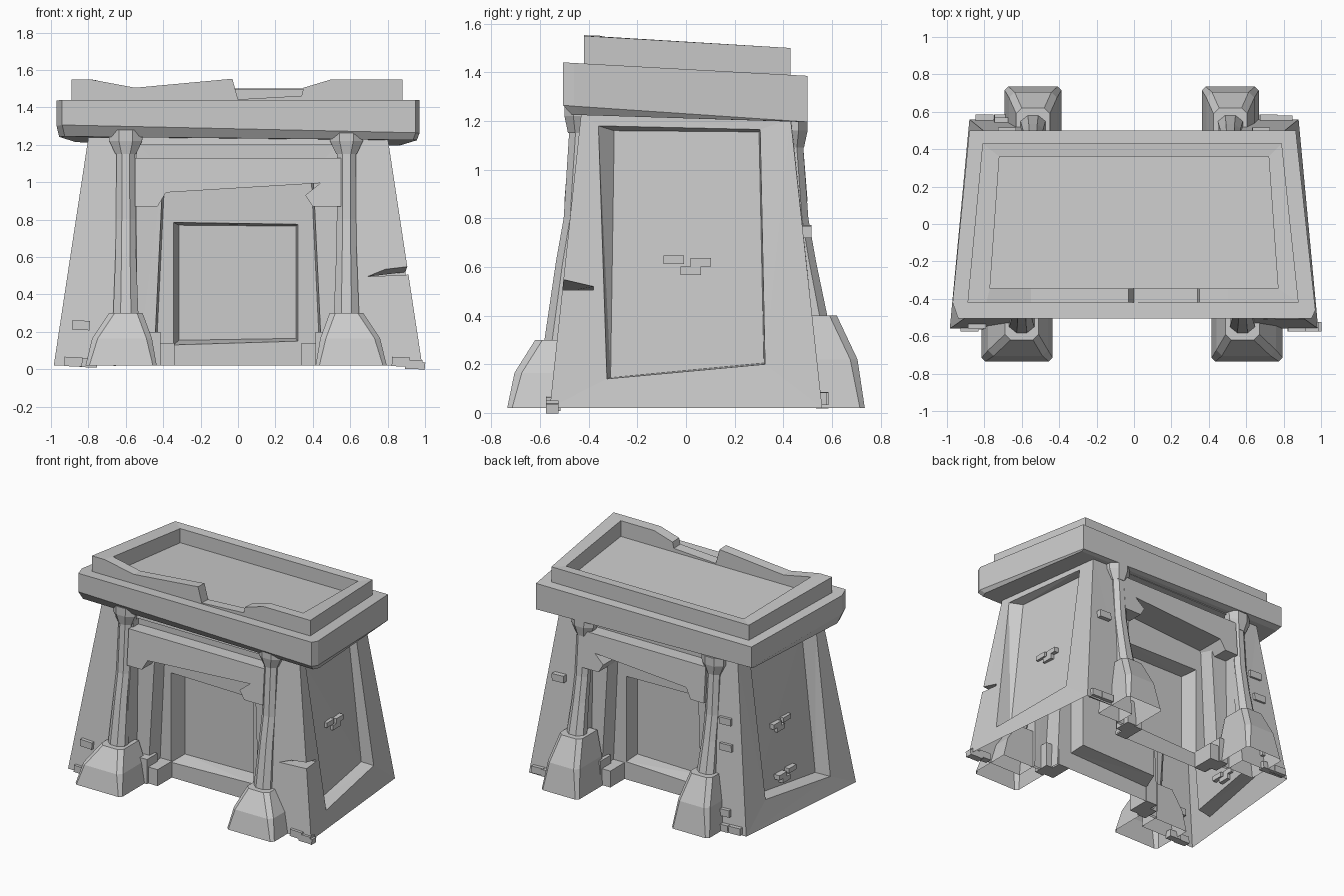
import bpy, bmesh, math
from mathutils import Vector

if "Cube" in bpy.data.objects:
    bpy.data.objects.remove(bpy.data.objects["Cube"])


def finish(bm, name):
    bmesh.ops.remove_doubles(bm, verts=bm.verts, dist=0.0005)
    bmesh.ops.recalc_face_normals(bm, faces=bm.faces)
    me = bpy.data.meshes.new(name)
    bm.to_mesh(me)
    bm.free()
    ob = bpy.data.objects.new(name, me)
    bpy.context.collection.objects.link(ob)
    return ob


def strip(bm, rings, closed=True, cap=False):
    """Skin a run of equal-length point rings with quads."""
    vs = [[bm.verts.new(p) for p in r] for r in rings]
    n = len(rings[0])
    for a, b in zip(vs, vs[1:]):
        for i in range(n if closed else n - 1):
            j = (i + 1) % n
            bm.faces.new((a[i], a[j], b[j], b[i]))
    if cap:
        bm.faces.new(vs[-1])
    return vs


def loft(name, rings, bottom=True):
    bm = bmesh.new()
    vs = strip(bm, rings, cap=True)
    if bottom:
        bm.faces.new(vs[0])
    return finish(bm, name)


def brick(name, loc, size, rot=0.0):
    bm = bmesh.new()
    bmesh.ops.create_cube(bm, size=1)
    ob = finish(bm, name)
    ob.location, ob.scale, ob.rotation_euler = loc, size, (0, rot, 0)


# ---- body: battered walls, stepped doorway front and back, sunken side panels
def wall_y(z):
    return 0.56 - (z - 0.02) / 1.22 * 0.13


WALL, DOOR = 0.28, 0.165
bm = bmesh.new()
for s, k, wb, wt, zt in ((-1, 1.0, 0.985, 0.80, 1.24), (1, 0.9, 0.88, 0.72, 1.21)):
    def u(xb, xt, z, yb, yt, zb=0.02):
        return [(-xb, s * yb, zb), (-xt, s * yt, z), (xt, s * yt, z), (xb, s * yb, zb)]
    a, b = 0.54 * k, 0.43 * k
    outer = u(b + .01, b - .04, 1.06, WALL, WALL)
    strip(bm, [u(wb, wt, zt, 0.56, 0.43),
               u(a, a, 1.20, 0.56, wall_y(1.20)),
               u(a, a, 1.20, 0.40, 0.38),
               u(b + .02, b - .03, 1.07, 0.40, 0.38), outer], closed=False)
    # wall around the door, then the door recess
    d0, d1 = -0.345 * k, 0.32 * k
    door = [(d0, s * WALL, .13), (d0, s * WALL, .785), (d1, s * WALL, .775), (d1, s * WALL, .15)]
    back = [(d0 + .03, s * DOOR, .155), (d0 + .03, s * DOOR, .77),
            (d1 - .01, s * DOOR, .765), (d1 - .01, s * DOOR, .165)]
    strip(bm, [outer, door, back], cap=True)
for s in (-1, 1):
    strip(bm, [[(s * .985, -.56, .02), (s * .88, .56, .02), (s * .72, .43, 1.21), (s * .80, -.43, 1.24)],
               [(s * .942, -.325, .14), (s * .872, .325, .20), (s * .735, .305, 1.165), (s * .80, -.36, 1.18)],
               [(s * .83, -.31, .145), (s * .775, .32, .205), (s * .68, .30, 1.155), (s * .73, -.295, 1.16)]],
          cap=True)
bm.faces.new([bm.verts.new(p) for p in
              ((-.80, -.43, 1.24), (.80, -.43, 1.24), (.72, .43, 1.21), (-.72, .43, 1.21))])
bmesh.ops.remove_doubles(bm, verts=bm.verts, dist=0.0005)
bmesh.ops.holes_fill(bm, edges=[e for e in bm.edges if e.is_boundary], sides=0)
bmesh.ops.triangulate(bm, faces=bm.faces)
body = finish(bm, "body")

# crack in the front right corner
crack = loft("crack_cutter", [[(.69, y, .495), (1.0, y, .51), (1.0, y, t), (.90, y, t - .01)]
                              for y, t in ((-.65, .59), (-.38, .53))])
crack.hide_render = True
mod = body.modifiers.new("crack", "BOOLEAN")
mod.operation, mod.solver, mod.object = "DIFFERENCE", "EXACT", crack
bpy.context.view_layer.objects.active = body
bpy.ops.object.modifier_apply(modifier=mod.name)
bpy.data.objects.remove(crack)
bm = bmesh.new()
bm.from_mesh(body.data)
bmesh.ops.delete(bm, geom=[f for f in bm.faces if max(v.co.z for v in f.verts) < .03], context="FACES")
bm.to_mesh(body.data)
bm.free()

# ---- cornice slab, tilted back, undercut along the front
def plan(g, f):
    pts = [(-.97, -.42), (-.94, -.505), (.95, -.505), (.97, -.46), (.865, .50), (-.88, .50)]
    return [(x - math.copysign(g * .4, x), y + (g if y < 0 else -g), f(x, y)) for x, y in pts]


def top_z(x, y):
    return 1.413 - 0.055 * y


loft("cornice", [plan(.035, lambda x, y: 1.22 - .03 * y - .01 * x),
                 plan(.0, lambda x, y: 1.25 - .07 * y - .022 * x),
                 plan(.0, top_z)])

# ---- broken parapet around the roof
edge = [(-.89, -.42, 1.55), (-.79, -.42, 1.55), (-.55, -.42, 1.505), (-.03, -.42, 1.553),
        (0, -.42, 1.443), (.34, -.42, 1.462), (.35, -.42, 1.505), (.50, -.42, 1.55),
        (.88, -.42, 1.55), (.79, .43, 1.50), (-.81, .43, 1.50)]


def inner(x, y):
    m = .77 if y < 0 else .72
    return max(-m, min(m, x)), (-.345 if y < 0 else .36)


bm = bmesh.new()
strip(bm, [[(x, y, top_z(x, y) - .01) for x, y, z in edge],
           [(x, y, z) for x, y, z in edge],
           [(*inner(x, y), z - .003) for x, y, z in edge],
           [(*inner(x, y), top_z(x, y) - .01) for x, y, z in edge]])
finish(bm, "parapet")

# ---- pedestals, columns, capitals and lintels on both faces
def oct_ring(cx, cy, z, rx, ry):
    return [(cx + rx * math.cos(a) * 1.08, cy + ry * math.sin(a) * 1.08, z)
            for a in (math.pi / 8 + i * math.pi / 4 for i in range(8))]


def foot_ring(cx, s, z, w, yf, yb, c):
    pts = [(-w, yb), (-w, yf - c), (-w + c, yf), (w - c, yf), (w, yf - c), (w, yb)]
    return [(cx + x, s * y, z) for x, y in pts]


for side, s, k, h, drop, xs in (("front", -1, 1.0, .30, 0, (-.60, .58)),
                                ("back", 1, .9, .40, .04, (-.54, .515))):
    for cx in xs:
        w = 1.0 if s < 0 else .80
        o = math.copysign(.025 if s < 0 else 0, cx)
        loft(side + "_pedestal", [foot_ring(cx + o, s, .02, .19 * w, .735, .42, .02),
                                  foot_ring(cx + o * .8, s, h * .55, .16 * w, .705, .42, .03),
                                  foot_ring(cx, s, h, .09, .62, .42, .03)], bottom=False)
        loft(side + "_column", [oct_ring(cx, s * .53, h - .02, .068, .055),
                                oct_ring(cx, s * .487, .62, .055, .048),
                                oct_ring(cx, s * .458, .80, .052, .045),
                                oct_ring(cx, s * .435, 1.16 - drop, .05, .045)])
        t = 1.28 - drop * 1.5
        loft(side + "_capital", [oct_ring(cx, s * .435, t - .13, .055, .05),
                                 oct_ring(cx, s * .437, t - .06, .088, .063),
                                 oct_ring(cx, s * .437, t, .09, .063)])
    # lintel with corbel ends
    prof = [(-.55, 1.13), (-.55, .87), (-.43, .87), (-.385, .945), (.44, .995),
            (.36, .93), (.40, .87), (.55, .87), (.55, 1.13)]
    loft(side + "_lintel", [[(x * k, s * (WALL - .01), z) for x, z in prof],
                            [(x * k, s * (.50 - (z - .87) * .08), z) for x, z in prof]])
    # stones at the foot of the doorway
    for sx in (-1, 1):
        brick(side + "_door_stone", (sx * .385 * k, s * .36, .08), (.09, .17, .12))
        brick(side + "_door_stone", (sx * .45 * k, s * .40, .11), (.07, .12, .18))

# ---- loose bricks
for x, y, z in ((-.88, -.55, .04), (-.80, -.54, .035), (.87, -.55, .04), (.94, -.55, .025), (-.84, -.535, .235),
                (-.80, .56, .05), (-.70, .56, .045), (.72, .56, .06), (.80, .555, .06),
                (-.70, .545, .15), (.68, .49, .745), (-.66, .47, .78), (-.68, .49, .60)):
    brick("wall_brick", (x, y, z), (.095, .05, .05), .04 if z > .03 else .0)
for s in (-1, 1):
    for y, z in ((-.05, .63), (.06, .62), (.02, .585)):
        brick("panel_brick", (s * .755, y, z), (.06, .085, .035))
for y, z in ((-.05, .27), (.06, .26), (.02, .225)):
    brick("panel_brick", (-.80, y, z), (.06, .085, .035))
brick("corner_brick", (.965, -.55, .02), (.07, .05, .04), .1)
